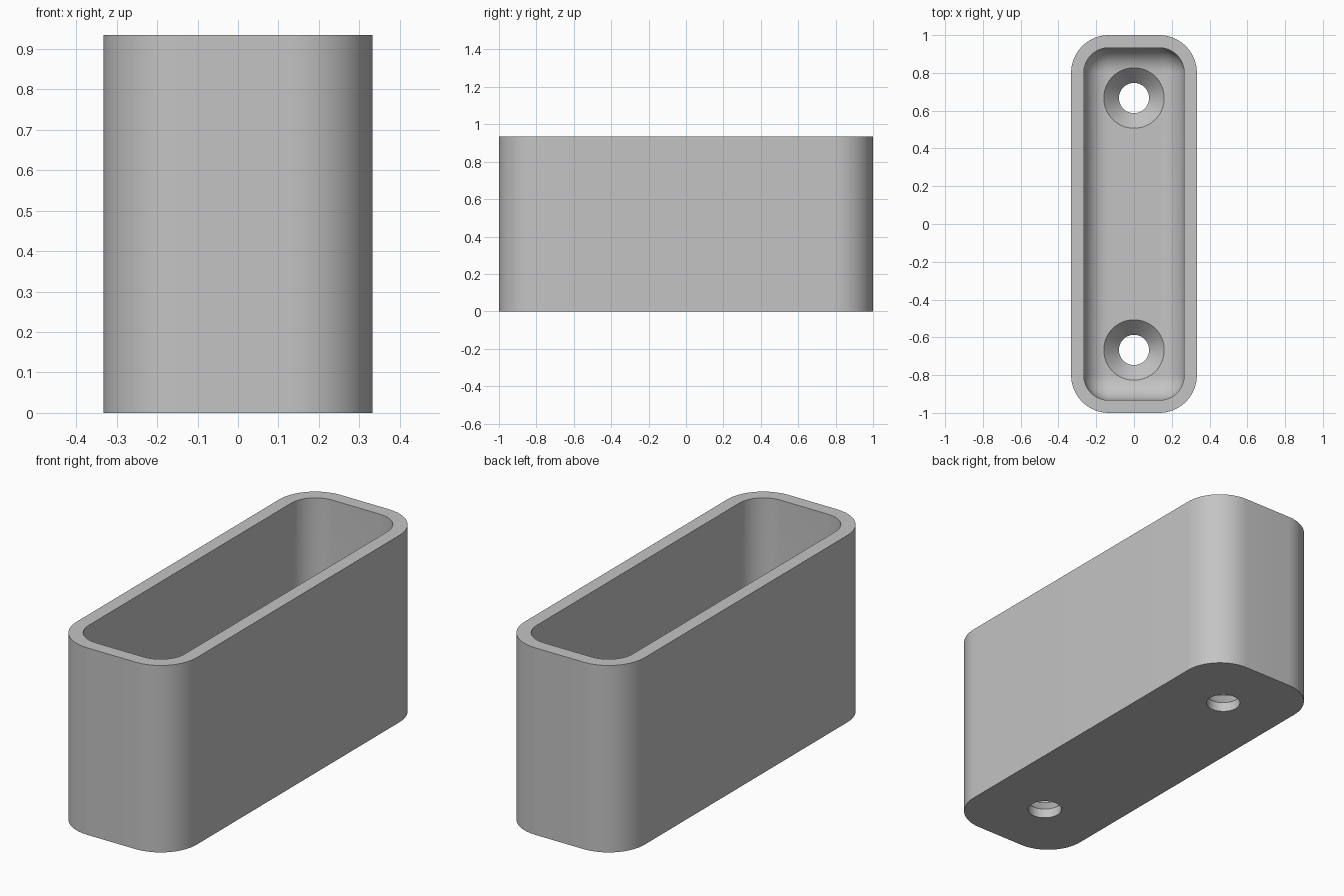
import bpy, bmesh, math

if "Cube" in bpy.data.objects:
    bpy.data.objects.remove(bpy.data.objects["Cube"], do_unlink=True)

HALF_X, HALF_Y, HEIGHT = 0.333, 1.0, 0.934
CORNER, WALL, FLOOR, FILLET = 0.2, 0.067, 0.133, 0.13
HOLE_Y, HOLE_R, SINK_R, SINK_DEPTH = 0.667, 0.08, 0.16, 0.085

grey = bpy.data.materials.new("plain_grey")
grey.use_nodes = True
colour = (0.55, 0.55, 0.55, 1)
grey.diffuse_color = colour
grey.node_tree.nodes["Principled BSDF"].inputs["Base Color"].default_value = colour


def rounded_ring(inset, z, steps=16):
    """Rounded rectangle, moved inwards from the outer wall."""
    r = CORNER - inset
    cx, cy = HALF_X - CORNER, HALF_Y - CORNER
    points = []
    for q, (sx, sy) in enumerate([(1, 1), (-1, 1), (-1, -1), (1, -1)]):
        for i in range(steps + 1):
            a = (q + i / steps) * math.pi / 2
            points.append((sx * cx + r * math.cos(a), sy * cy + r * math.sin(a), z))
    return points


def circle_ring(r, y, z, steps=64):
    return [(r * math.cos(2 * math.pi * i / steps),
             y + r * math.sin(2 * math.pi * i / steps), z) for i in range(steps)]


def loft(name, rings):
    """Closed solid through a stack of rings, bottom to top."""
    bm = bmesh.new()
    loops = [[bm.verts.new(p) for p in ring] for ring in rings]
    n = len(loops[0])
    for low, high in zip(loops, loops[1:]):
        for i in range(n):
            j = (i + 1) % n
            bm.faces.new((low[i], low[j], high[j], high[i]))
    bm.faces.new(loops[0][::-1])
    bm.faces.new(loops[-1])
    bmesh.ops.recalc_face_normals(bm, faces=bm.faces)
    mesh = bpy.data.meshes.new(name)
    bm.to_mesh(mesh)
    bm.free()
    mesh.materials.append(grey)
    obj = bpy.data.objects.new(name, mesh)
    bpy.context.collection.objects.link(obj)
    return obj


def cut(target, cutter):
    cutter.hide_render = True
    mod = target.modifiers.new("cut", "BOOLEAN")
    mod.operation = "DIFFERENCE"
    mod.solver = "EXACT"
    mod.object = cutter
    bpy.context.view_layer.objects.active = target
    bpy.ops.object.modifier_apply(modifier=mod.name)
    bpy.data.objects.remove(cutter, do_unlink=True)


# Outer body
body = loft("open_box", [rounded_ring(0, 0), rounded_ring(0, HEIGHT)])

# Cavity with a filleted floor edge
rings = []
for i in range(13):
    a = i / 12 * math.pi / 2
    rings.append(rounded_ring(WALL + FILLET * (1 - math.sin(a)),
                              FLOOR + FILLET * (1 - math.cos(a))))
rings.append(rounded_ring(WALL, HEIGHT + 0.1))
cut(body, loft("cavity_cutter", rings))

# Countersunk screw holes through the floor
for side in (-1, 1):
    y = side * HOLE_Y
    cut(body, loft("screw_hole_cutter", [
        circle_ring(HOLE_R, y, -0.1),
        circle_ring(HOLE_R, y, FLOOR - SINK_DEPTH),
        circle_ring(SINK_R, y, FLOOR),
        circle_ring(SINK_R, y, FLOOR + 0.1)]))

# Smooth curves, sharp rims
bpy.ops.object.select_all(action="DESELECT")
body.select_set(True)
bpy.context.view_layer.objects.active = body
bpy.ops.object.shade_smooth_by_angle(angle=math.radians(30))
